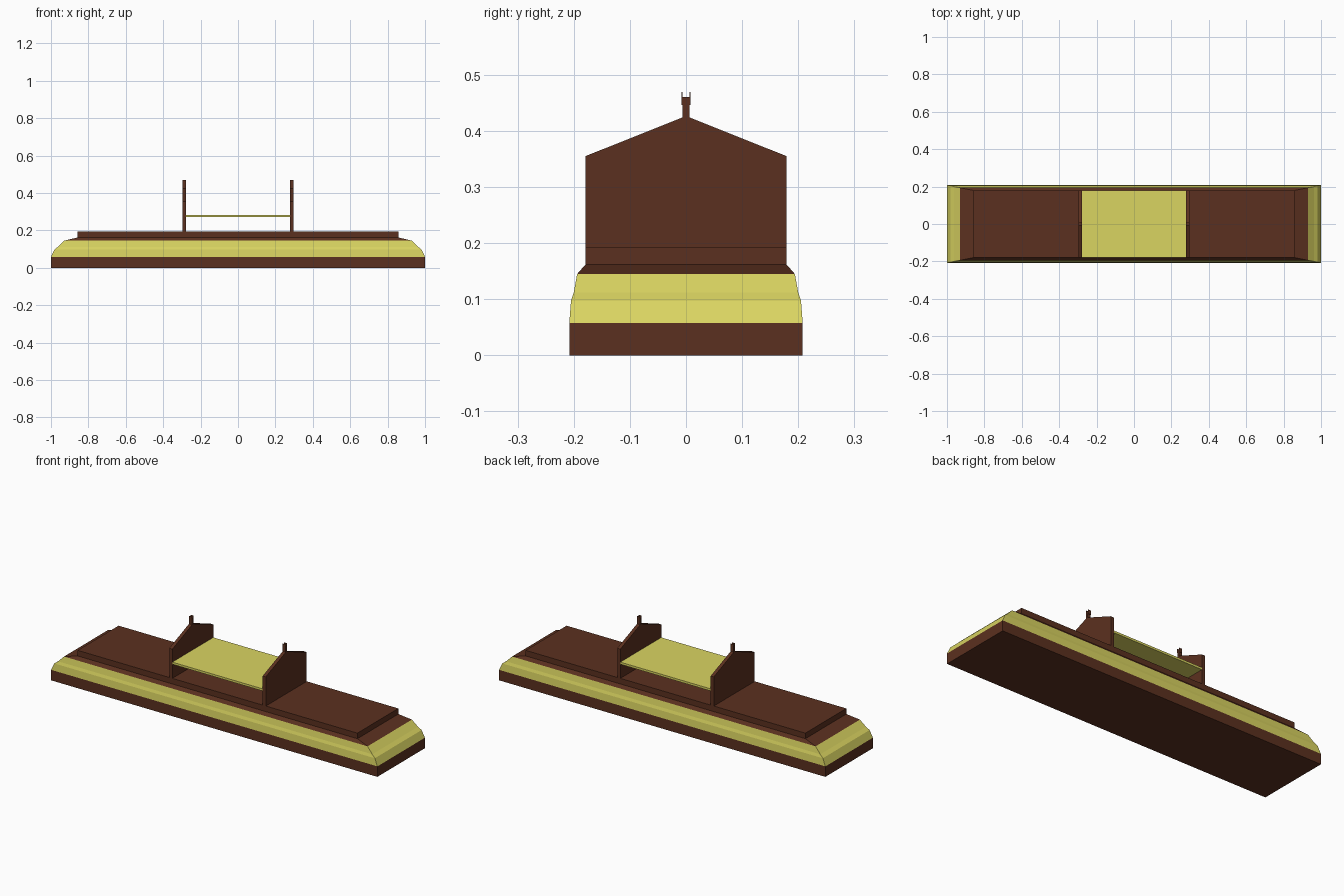
import bpy, bmesh

if "Cube" in bpy.data.objects:
    bpy.data.objects.remove(bpy.data.objects["Cube"])


def material(name, rgb):
    m = bpy.data.materials.new(name)
    m.diffuse_color = (*rgb, 1)
    m.use_nodes = True
    m.node_tree.nodes["Principled BSDF"].inputs["Base Color"].default_value = m.diffuse_color
    return m


BROWN = material("brown", (0.105, 0.03, 0.014))
YELLOW = material("yellow", (0.70, 0.66, 0.12))


def finish(bm, name, mat):
    bmesh.ops.recalc_face_normals(bm, faces=bm.faces)
    me = bpy.data.meshes.new(name)
    bm.to_mesh(me)
    bm.free()
    me.materials.append(mat)
    ob = bpy.data.objects.new(name, me)
    bpy.context.collection.objects.link(ob)
    return ob


def stepped_block(name, levels, mat):
    """Stack of rectangles (half x, half y, z) joined by sloping sides."""
    bm = bmesh.new()
    rings = [[bm.verts.new((sx * x, sy * y, z))
              for sx, sy in ((-1, -1), (1, -1), (1, 1), (-1, 1))]
             for x, y, z in levels]
    for a, b in zip(rings, rings[1:]):
        for i in range(4):
            j = (i + 1) % 4
            bm.faces.new((a[i], a[j], b[j], b[i]))
    bm.faces.new(rings[0])
    bm.faces.new(rings[-1])
    return finish(bm, name, mat)


def extruded_profile(name, half, x0, x1, mat):
    """Mirror a half profile in y/z and extrude it along x."""
    pts = half + [(-y, z) for y, z in reversed(half) if y > 0]
    bm = bmesh.new()
    face = bm.faces.new([bm.verts.new((x0, y, z)) for y, z in pts])
    ext = bmesh.ops.extrude_face_region(bm, geom=[face])
    # extruding keeps the start face as the opposite cap
    verts = [g for g in ext["geom"] if isinstance(g, bmesh.types.BMVert)]
    bmesh.ops.translate(bm, verts=verts, vec=(x1 - x0, 0, 0))
    return finish(bm, name, mat)


# Base plinth, moulding and raised deck
stepped_block("base_plinth", [(1, 0.208, 0), (1, 0.208, 0.058)], BROWN)
stepped_block("base_moulding", [(1, 0.208, 0.058), (0.982, 0.205, 0.097),
                                (0.963, 0.2, 0.112), (0.93, 0.194, 0.145)], YELLOW)
stepped_block("deck", [(0.93, 0.194, 0.145), (0.857, 0.179, 0.162),
                       (0.857, 0.179, 0.193)], BROWN)

# Gabled uprights, each with a notched rest on its peak
gable = [(0.179, 0.193), (0.179, 0.355), (0.006, 0.424)]
rest = [(0.006, 0.424), (0.006, 0.446), (0.008, 0.446), (0.008, 0.469),
        (0.0065, 0.469), (0.0065, 0.46)]
for side, x0 in (("left", -0.296), ("right", 0.277)):
    extruded_profile(f"upright_{side}", gable, x0, x0 + 0.019, BROWN)
    extruded_profile(f"rest_{side}", rest, x0, x0 + 0.019, BROWN)

# Shelf between the uprights
stepped_block("shelf", [(0.277, 0.179, 0.271), (0.277, 0.179, 0.283)], YELLOW)
